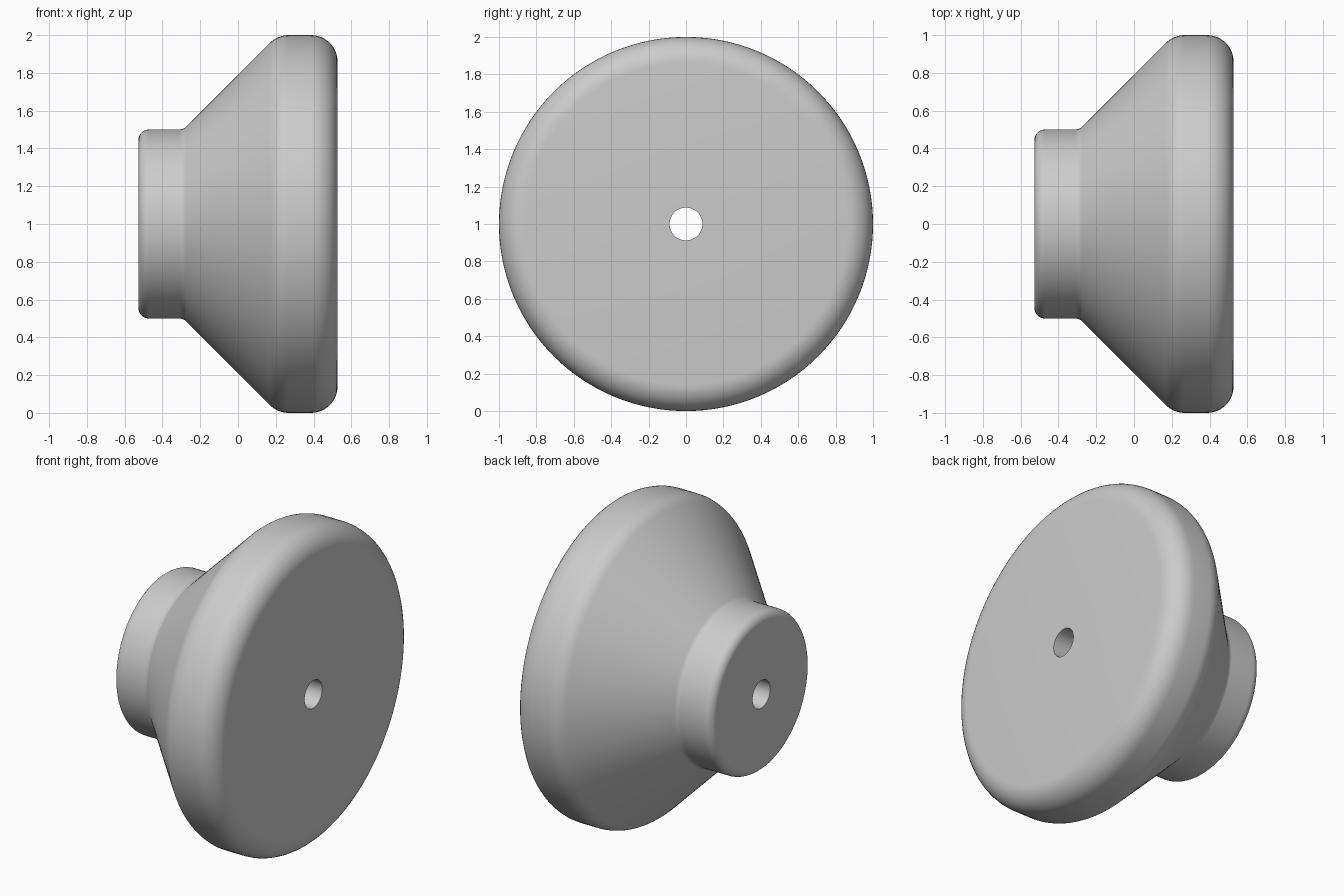
import bpy, bmesh, math
from mathutils import Vector, Matrix

default = bpy.data.objects.get("Cube")
if default:
    bpy.data.objects.remove(default, do_unlink=True)

SEGMENTS = 128
HALF = 0.527
BORE = 0.0875


def fillet(prev, corner, nxt, radius, steps=10):
    """Points of an arc that rounds one corner of the profile."""
    if radius == 0:
        return [corner]
    a, b = (prev - corner).normalized(), (nxt - corner).normalized()
    half = a.angle(b) / 2
    center = corner + (a + b).normalized() * (radius / math.sin(half))
    reach = radius / math.tan(half)
    start = (corner + a * reach - center).normalized()
    end = (corner + b * reach - center).normalized()
    return [center + start.slerp(end, i / steps) * radius for i in range(steps + 1)]


# Half section: position along the axis, distance from the axis, corner radius
section = [
    (-HALF, BORE, 0),
    (-HALF, 0.5, 0.055),
    (-0.29, 0.5, 0.05),
    (0.21, 1.0, 0.14),
    (HALF, 1.0, 0.14),
    (HALF, BORE, 0),
]
corners = [Vector((x, 0, r)) for x, r, _ in section]
profile = []
for i, (_, _, radius) in enumerate(section):
    profile += fillet(corners[i - 1], corners[i], corners[(i + 1) % len(corners)], radius)

# Revolve the closed section around the x axis; the bore stays open
bm = bmesh.new()
verts = [bm.verts.new(p) for p in profile]
edges = [bm.edges.new((verts[i - 1], verts[i])) for i in range(len(verts))]
bmesh.ops.spin(bm, geom=verts + edges, cent=(0, 0, 0), axis=(1, 0, 0),
               angle=math.tau, steps=SEGMENTS, use_merge=True)
bmesh.ops.remove_doubles(bm, verts=bm.verts, dist=1e-5)
bmesh.ops.recalc_face_normals(bm, faces=bm.faces)
bmesh.ops.transform(bm, matrix=Matrix.Translation((0, 0, 1)), verts=bm.verts)

mesh = bpy.data.meshes.new("flared_knob")
bm.to_mesh(mesh)
bm.free()
knob = bpy.data.objects.new("flared_knob", mesh)
bpy.context.collection.objects.link(knob)

# Plain grey finish
grey = bpy.data.materials.new("plain_grey")
grey.use_nodes = True
color = (0.6, 0.6, 0.6, 1)
grey.diffuse_color = color
grey.node_tree.nodes["Principled BSDF"].inputs["Base Color"].default_value = color
mesh.materials.append(grey)

# Smooth surfaces with a sharp bore edge
bpy.ops.object.select_all(action="DESELECT")
knob.select_set(True)
bpy.context.view_layer.objects.active = knob
bpy.ops.object.shade_smooth_by_angle(angle=math.radians(30))
